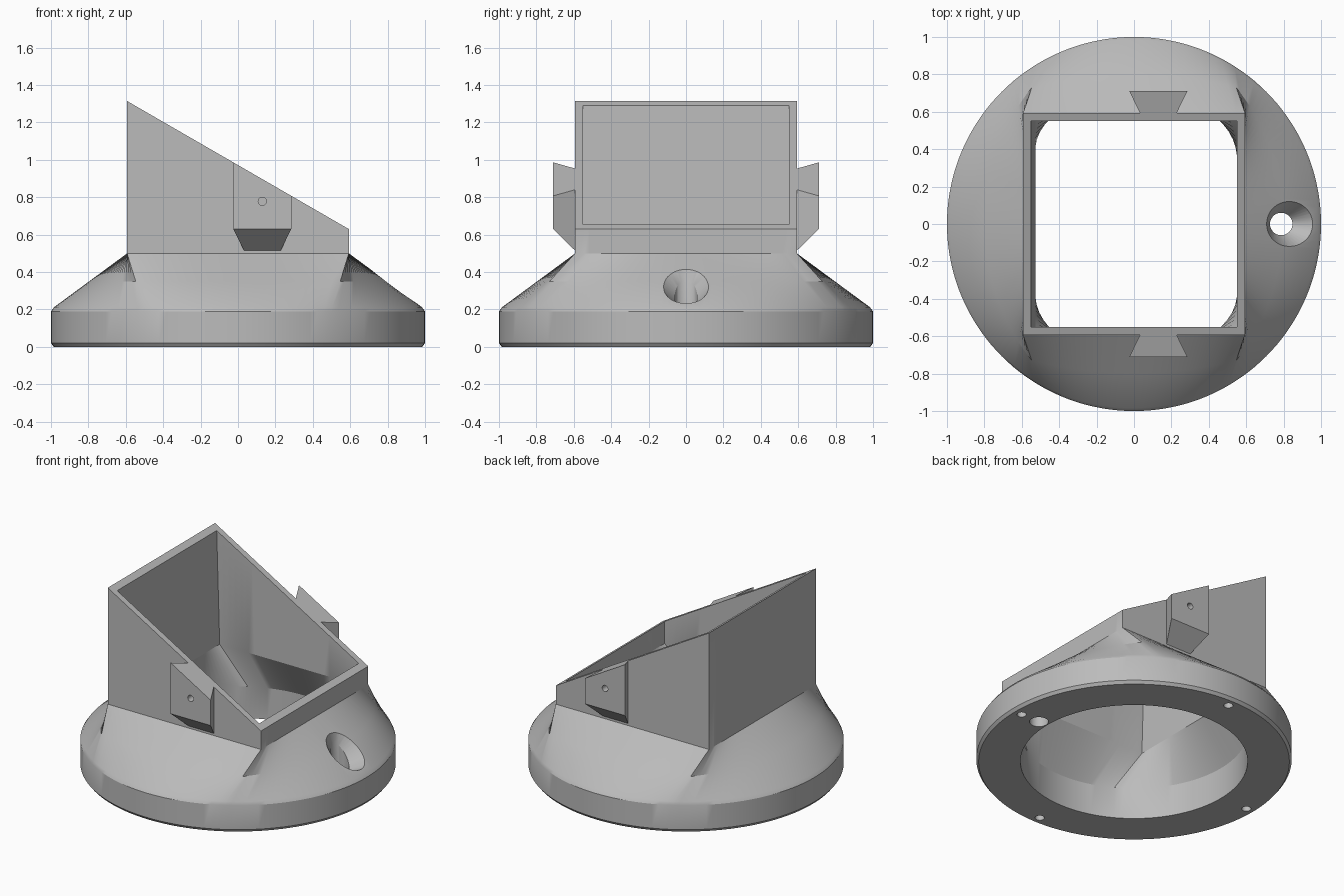
import bpy, bmesh, math
from mathutils import Vector

if "Cube" in bpy.data.objects:
    bpy.data.objects.remove(bpy.data.objects["Cube"], do_unlink=True)

mat = bpy.data.materials.new("matte grey")
mat.use_nodes = True
grey = (0.5, 0.5, 0.5, 1)
mat.diffuse_color = grey
mat.node_tree.nodes["Principled BSDF"].inputs["Base Color"].default_value = grey


def make_object(name, bm):
    bmesh.ops.recalc_face_normals(bm, faces=bm.faces[:])
    mesh = bpy.data.meshes.new(name)
    bm.to_mesh(mesh)
    bm.free()
    ob = bpy.data.objects.new(name, mesh)
    mesh.materials.append(mat)
    bpy.context.collection.objects.link(ob)
    return ob


def loft(name, rings, closed):
    """Skin a list of rings; closed joins last to first, otherwise ends are capped."""
    bm = bmesh.new()
    vs = [[bm.verts.new(p) for p in ring] for ring in rings]
    n = len(vs[0])
    pairs = list(zip(vs, vs[1:])) + ([(vs[-1], vs[0])] if closed else [])
    for a, b in pairs:
        for i in range(n):
            j = (i + 1) % n
            bm.faces.new((a[i], a[j], b[j], b[i]))
    if not closed:
        bm.faces.new(vs[0])
        bm.faces.new(vs[-1])
    return make_object(name, bm)


def cut(target, cutter):
    cutter.hide_render = True
    cutter.hide_set(True)
    mod = target.modifiers.new(cutter.name, "BOOLEAN")
    mod.operation = "DIFFERENCE"
    mod.solver = "EXACT"
    mod.object = cutter


def slant(x):
    """Height of the 30 degree plane that trims the tower."""
    return 0.972 - x * math.tan(math.radians(30))


# Corners of the square meet the circle at +-60 degrees, so the x sides wrap wider
SIDES = [(-60, 60, 48), (60, 120, 24), (120, 240, 48), (240, 300, 24)]


def circle(r, z):
    return [Vector((r * math.cos(math.radians(a + (b - a) * i / n)),
                    r * math.sin(math.radians(a + (b - a) * i / n)), z))
            for a, b, n in SIDES for i in range(n)]


def square(x0, x1, y, height):
    corners = [Vector((x1, -y, 0)), Vector((x1, y, 0)),
               Vector((x0, y, 0)), Vector((x0, -y, 0))]
    pts = []
    for k, (_, _, n) in enumerate(SIDES):
        for i in range(n):
            p = corners[k].lerp(corners[(k + 1) % 4], i / n)
            p.z = height(p.x)
            pts.append(p)
    return pts


def flat(x):
    return 0.5


# Shell: round foot, shoulder blending to a square, slanted hollow tower
W, T = 0.593, 0.55
shoulder = circle(1, 0.2)
neck = square(-W, W, W, flat)
rings = [
    circle(0.985, 0), circle(1, 0.02), circle(1, 0.19),
    [p.lerp(q, 0.04) for p, q in zip(shoulder, neck)],
    [p.lerp(q, 0.5) for p, q in zip(shoulder, neck)],
    neck,
    square(-W, W, W, slant), square(-T, T, T, slant),
    square(-0.527, T, T, flat), circle(0.72, 0.22), circle(0.72, 0),
]
shell = loft("tower_base", rings, True)


# Oblique countersink running into a vertical cable hole
def tilted(cx, r, z, slope):
    return [Vector((cx + r * math.cos(t), r * math.sin(t), z - slope * r * math.cos(t)))
            for t in (math.tau * i / 40 for i in range(40))]


cut(shell, loft("cable_hole_cutter", [
    tilted(0.787, 0.06, -0.1, 0), tilted(0.787, 0.06, 0.27, 1.4),
    tilted(0.832, 0.123, 0.323, 0.737), tilted(0.838, 0.13, 0.6, 0.737)], False))


# Blind screw holes under the foot, merged into one cutter
def cylinders(name, spots, r):
    bm = bmesh.new()
    for start, end in spots:
        start, end = Vector(start), Vector(end)
        axis = end - start
        m = axis.to_track_quat("Z", "Y").to_matrix().to_4x4()
        m.translation = (start + end) / 2
        bmesh.ops.create_cone(bm, cap_ends=True, segments=24, radius1=r, radius2=r,
                              depth=axis.length, matrix=m)
    return make_object(name, bm)


spots = []
for k in range(4):
    x, y = 0.93 * math.cos(k * math.pi / 2), 0.93 * math.sin(k * math.pi / 2)
    spots.append(((x, y, -0.1), (x, y, 0.12)))
cut(shell, cylinders("foot_screw_cutter", spots, 0.03))

# Dovetail brackets on both y faces, trimmed by the same slant
parts = [shell]
for side, name in ((-1, "front"), (1, "back")):
    def section(low, inner_low):
        pts = []
        for x, y in ((-0.025, 0.71), (0.285, 0.71), (0.228, W), (0.228, W - 0.02),
                     (0.032, W - 0.02), (0.032, W)):
            z = slant(x) if low is None else (low if y > 0.7 else inner_low)
            pts.append(Vector((x, side * y, z)))
        return pts

    bracket = loft(name + "_dovetail", [section(0.63, 0.515), section(None, None)], False)
    hole = cylinders(name + "_dovetail_cutter",
                     [((0.13, side * 0.63, 0.778), (0.13, side * 0.8, 0.778))], 0.022)
    cut(bracket, hole)
    parts.append(bracket)

# Smooth curved surfaces, keep hard edges
for ob in parts:
    bpy.ops.object.select_all(action="DESELECT")
    ob.select_set(True)
    bpy.context.view_layer.objects.active = ob
    for mod in list(ob.modifiers):
        bpy.ops.object.modifier_apply(modifier=mod.name)
    bpy.ops.object.shade_smooth_by_angle(angle=math.radians(25))
